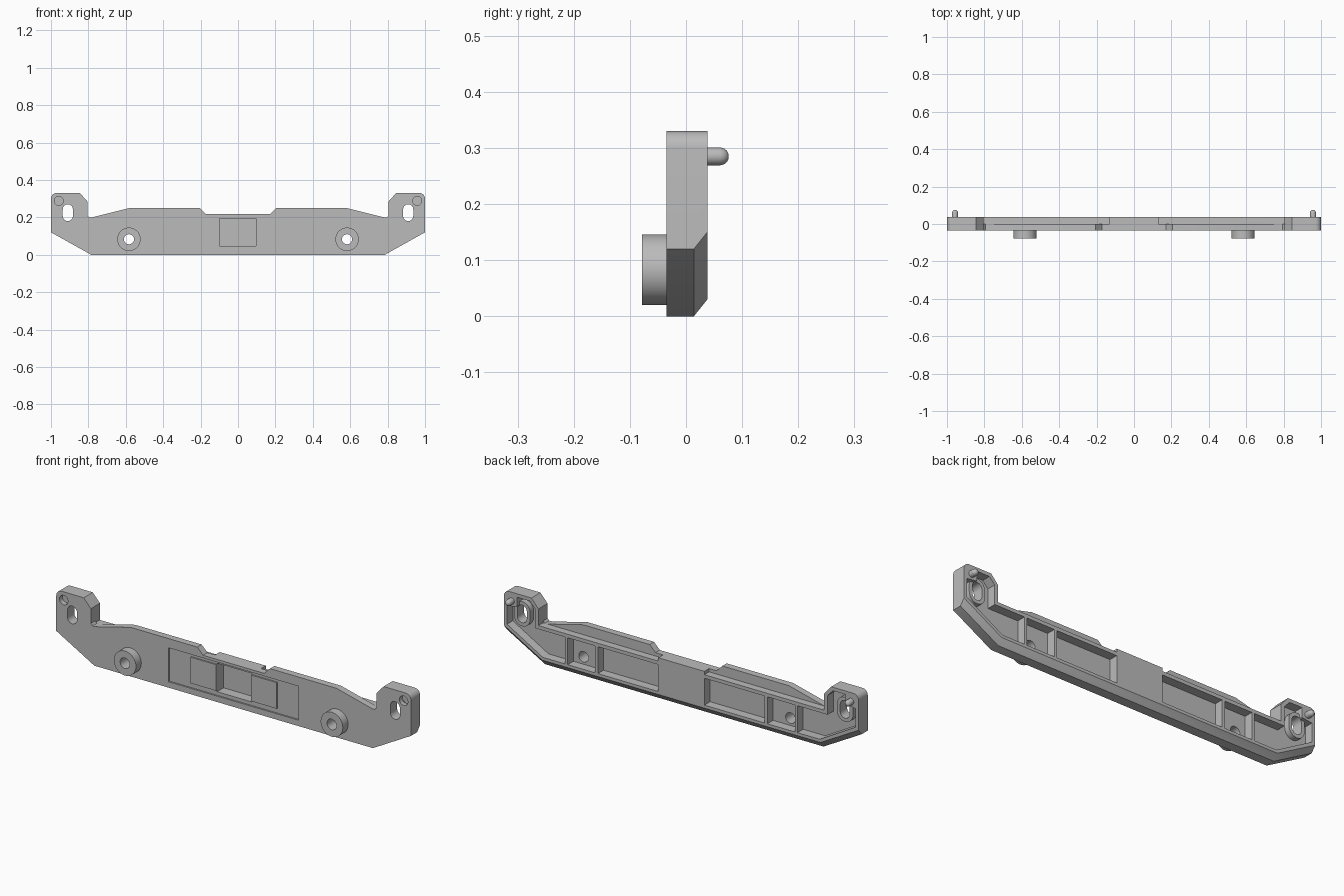
import bpy, bmesh
from math import sin, cos, pi

cube = bpy.data.objects.get("Cube")
if cube:
    bpy.data.objects.remove(cube, do_unlink=True)

# One plain grey plastic
grey = bpy.data.materials.new("grey_plastic")
grey.use_nodes = True
colour = (0.5, 0.5, 0.5, 1)
grey.diffuse_color = colour
grey.node_tree.nodes["Principled BSDF"].inputs["Base Color"].default_value = colour

FRONT, BACK, FLOOR = -0.035, 0.038, -0.008


def loft(name, rings):
    """Closed solid through rings of (x, y, z) points."""
    bm = bmesh.new()
    loops = [[bm.verts.new(p) for p in ring] for ring in rings]
    n = len(loops[0])
    for a, b in zip(loops, loops[1:]):
        for i in range(n):
            j = (i + 1) % n
            bm.faces.new((a[i], a[j], b[j], b[i]))
    bm.faces.new(loops[0])
    bm.faces.new(loops[-1])
    bmesh.ops.recalc_face_normals(bm, faces=bm.faces)
    mesh = bpy.data.meshes.new(name)
    bm.to_mesh(mesh)
    bm.free()
    mesh.materials.append(grey)
    ob = bpy.data.objects.new(name, mesh)
    bpy.context.collection.objects.link(ob)
    return ob


def prism(name, outline, y0, y1):
    return loft(name, [[(x, y, z) for x, z in outline] for y in (y0, y1)])


def box(name, x0, x1, y0, y1, z0, z1):
    return prism(name, [(x0, z0), (x1, z0), (x1, z1), (x0, z1)], y0, y1)


def arc(cx, cz, r, a0, a1, n):
    return [(cx + r * cos(a0 + (a1 - a0) * i / n), cz + r * sin(a0 + (a1 - a0) * i / n))
            for i in range(n + 1)]


def circle(cx, cz, r):
    return arc(cx, cz, r, 0, 2 * pi, 32)[:-1]


def stadium(cx, z0, z1, r):
    return arc(cx, z1 - r, r, 0, pi, 12) + arc(cx, z0 + r, r, pi, 2 * pi, 12)


def cut(target, cutter, keep=False):
    mod = target.modifiers.new("cut", 'BOOLEAN')
    mod.operation, mod.solver, mod.object = 'DIFFERENCE', 'EXACT', cutter
    bpy.context.view_layer.objects.active = target
    bpy.ops.object.modifier_apply(modifier=mod.name)
    if not keep:
        bpy.data.objects.remove(cutter, do_unlink=True)


def smooth(ob):
    bpy.ops.object.select_all(action='DESELECT')
    ob.select_set(True)
    bpy.context.view_layer.objects.active = ob
    bpy.ops.object.shade_smooth_by_angle(angle=0.6)


# Main body: mirrored outline, lower back edge chamfered
half = [(0.785, 0), (1, 0.12)] + arc(0.97, 0.3, 0.03, 0, pi / 2, 8)
half += [(0.845, 0.33), (0.805, 0.285), (0.805, 0.21), (0.795, 0.2), (0.78, 0.2),
         (0.58, 0.25), (0.205, 0.25), (0.172, 0.217)]
outline = half + [(-x, z) for x, z in reversed(half)]
rings = [[(x, y, z + (lift if z < 0.13 else 0)) for x, z in outline]
         for y, lift in ((FRONT, 0), (0.014, 0), (BACK, 0.03))]
body = loft("body", rings)

for s in (1, -1):
    def flip(points):
        return [(s * x, z) for x, z in points]

    # Thin upper plate: clear the space behind it, above the rail
    cut(body, prism("cutter", flip([(0.13, 0.2), (0.805, 0.2), (0.805, 0.4), (0.13, 0.4)]),
                    0.0, 0.1))
    # Back pockets, leaving ribs, rails and centre block
    for x0, x1 in ((0.13, 0.47), (0.485, 0.64)):
        cut(body, prism("cutter", flip([(x0, 0.045), (x1, 0.045), (x1, 0.182), (x0, 0.182)]),
                        FLOOR, 0.1))
    ear = [(0.655, 0.045), (0.78, 0.045), (0.982, 0.16), (0.982, 0.255), (0.925, 0.262),
           (0.925, 0.312), (0.855, 0.312), (0.825, 0.28), (0.825, 0.182), (0.655, 0.182)]
    cut(body, prism("cutter", flip(ear), FLOOR, 0.1))

    # Slotted hole with a collar behind it
    side = "left" if s > 0 else "right"
    slot = prism("cutter", stadium(s * 0.91, 0.18, 0.27, 0.027), -0.1, 0.1)
    collar = prism(side + "_slot_collar", stadium(s * 0.91, 0.162, 0.288, 0.045),
                   FLOOR - 0.005, 0.02)
    cut(collar, slot, keep=True)
    cut(body, slot)
    smooth(collar)

    # Blind dimple in front and locating pin behind
    cut(body, prism("cutter", circle(s * 0.958, 0.288, 0.024), -0.1, FRONT + 0.025))
    profile = [(0.03, 0.016), (0.061, 0.016), (0.068, 0.014), (0.073, 0.01), (0.076, 0.004)]
    pin = loft(side + "_pin", [[(x, y, z) for x, z in circle(s * 0.957, 0.285, r)]
                               for y, r in profile])
    smooth(pin)

    # Front boss with a through hole
    hole = prism("cutter", circle(s * 0.583, 0.083, 0.027), -0.1, 0.1)
    boss = prism(side + "_boss", circle(s * 0.583, 0.083, 0.0625), -0.078, FRONT + 0.005)
    cut(boss, hole, keep=True)
    cut(body, hole)
    smooth(boss)

# Front panel recess and deep centre pocket
cut(body, box("cutter", -0.368, 0.366, -0.1, FRONT + 0.008, 0.03, 0.203))
cut(body, box("cutter", -0.099, 0.097, -0.1, 0.025, 0.048, 0.193))
smooth(body)

# Raised pads either side of the centre pocket
for name, x0, x1 in (("left_pad", 0.097, 0.242), ("right_pad", -0.244, -0.099)):
    box(name, x0, x1, FRONT + 0.001, FRONT + 0.012, 0.055, 0.188)
